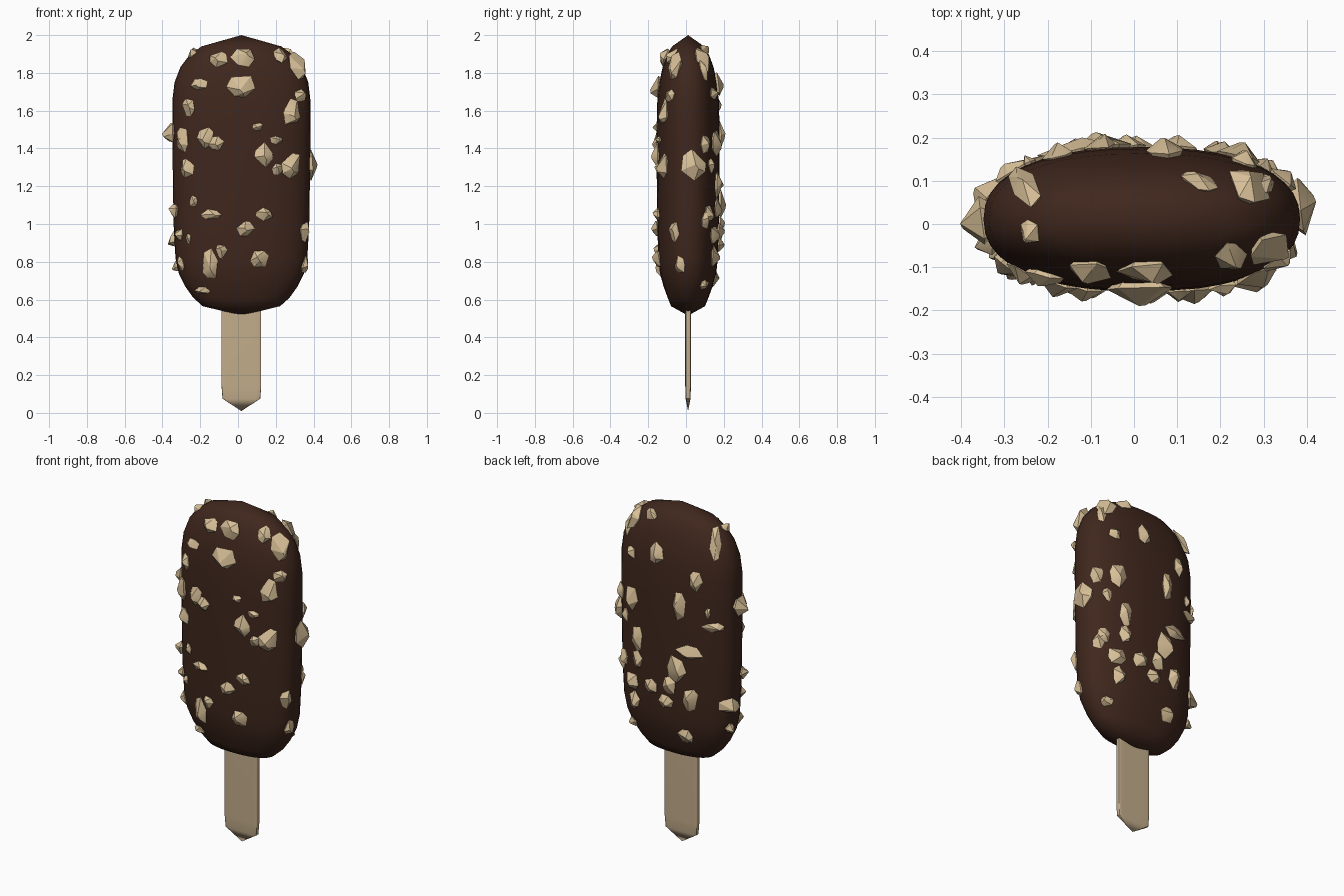
import bpy, bmesh, math, random
from mathutils import Vector, Matrix
from mathutils.bvhtree import BVHTree

if "Cube" in bpy.data.objects:
    bpy.data.objects.remove(bpy.data.objects["Cube"])

random.seed(4)
CX, CY = 0.018, 0.011


def material(name, rgb):
    m = bpy.data.materials.new(name)
    m.diffuse_color = (*rgb, 1)
    m.use_nodes = True
    m.node_tree.nodes["Principled BSDF"].inputs["Base Color"].default_value = m.diffuse_color
    return m


def add_object(name, verts, faces, mat):
    me = bpy.data.meshes.new(name)
    me.from_pydata(verts, [], faces)
    me.materials.append(mat)
    ob = bpy.data.objects.new(name, me)
    bpy.context.collection.objects.link(ob)
    return ob


def loft(profile, power, n=40):
    """Stack superellipse rings (z, half width, half depth) between two pole points."""
    verts = [(CX, CY, profile[0][0])]
    for z, a, b in profile[1:-1]:
        for i in range(n):
            t = 2 * math.pi * i / n
            c, s = math.cos(t), math.sin(t)
            verts.append((CX + a * math.copysign(abs(c) ** (2 / power), c),
                          CY + b * math.copysign(abs(s) ** (2 / power), s), z))
    verts.append((CX, CY, profile[-1][0]))
    rings, last = len(profile) - 2, len(verts) - 1
    faces = [(0, 1 + (i + 1) % n, 1 + i) for i in range(n)]
    for r in range(rings - 1):
        o = 1 + r * n
        faces += [(o + i, o + (i + 1) % n, o + n + (i + 1) % n, o + n + i) for i in range(n)]
    o = 1 + (rings - 1) * n
    faces += [(o + i, o + (i + 1) % n, last) for i in range(n)]
    return verts, faces


def smooth(ob, angle):
    bpy.ops.object.select_all(action='DESELECT')
    ob.select_set(True)
    bpy.context.view_layer.objects.active = ob
    bpy.ops.object.shade_smooth_by_angle(angle=math.radians(angle))


choc = material("chocolate", (0.05, 0.02, 0.012))
wood = material("wood", (0.55, 0.42, 0.26))
nut = material("nut", (0.68, 0.52, 0.31))

# Chocolate body
body_profile = [(0.515, 0, 0), (0.565, 0.205, 0.09), (0.61, 0.255, 0.108), (0.67, 0.298, 0.13),
                (0.74, 0.332, 0.149), (0.82, 0.349, 0.158), (1.0, 0.359, 0.163), (1.25, 0.363, 0.166),
                (1.5, 0.366, 0.167), (1.65, 0.366, 0.163), (1.75, 0.354, 0.152), (1.83, 0.323, 0.135),
                (1.89, 0.278, 0.113), (1.94, 0.212, 0.085), (2.0, 0, 0)]
bv, bf = loft(body_profile, 2.3)
smooth(add_object("chocolate_body", bv, bf, choc), 60)
surface = BVHTree.FromPolygons([Vector(v) for v in bv], bf)

# Wooden stick with pointed end
sv, sf = loft([(0.01, 0, 0), (0.075, 0.1, 0.013), (0.14, 0.105, 0.015),
               (0.62, 0.105, 0.015), (0.63, 0, 0)], 9)
smooth(add_object("stick", sv, sf, wood), 40)

# Nut pieces: (x, z, width, height) on front and back, (y, z, width, height) on the sides
front = [(-.10, 1.87, .09, .1), (.03, 1.88, .13, .1), (.225, 1.89, .07, .09), (.31, 1.83, .1, .14),
         (-.24, 1.9, .06, .06), (-.2, 1.74, .09, .06), (.013, 1.73, .13, .13), (.33, 1.68, .07, .06),
         (.28, 1.59, .1, .12), (-.26, 1.62, .07, .09), (-.29, 1.455, .08, .13), (-.17, 1.46, .08, .1),
         (-.12, 1.43, .09, .07), (.1, 1.515, .06, .04), (.2, 1.445, .07, .04), (.14, 1.365, .09, .12),
         (.28, 1.31, .12, .13), (.21, 1.29, .06, .06), (-.27, 1.3, .08, .1)]
front += [(-.235, 1.12, .04, .06), (-.14, 1.05, .1, .05), (.14, 1.05, .08, .07), (.04, .975, .08, .08),
          (-.31, .945, .06, .06), (-.26, .925, .03, .05), (-.09, .86, .06, .07), (-.145, .78, .08, .15),
          (.11, .815, .09, .11), (-.3, .79, .05, .07), (-.19, .65, .08, .04)]
back = [(.267, 1.87, .1, .13), (.154, 1.92, .08, .06), (.254, 1.69, .07, .07), (.072, 1.74, .09, .12),
        (-.173, 1.64, .07, .12), (-.08, 1.47, .08, .15), (.24, 1.43, .11, .14), (-.24, 1.46, .03, .06),
        (-.27, 1.38, .12, .05), (.198, 1.21, .07, .14), (-.135, 1.22, .16, .07), (.31, 1.06, .07, .09)]
back += [(.198, 1.08, .07, .1), (-.067, 1.1, .12, .15), (.103, .96, .1, .09), (.24, .94, .1, .1),
         (-.016, .995, .08, .11), (.01, .89, .09, .08), (-.14, .94, .09, .12), (.23, .83, .08, .1),
         (-.098, .71, .1, .08), (.27, .68, .07, .05), (-.25, 1.85, .06, .18)]
right = [(.04, 1.31, .14, .14), (.09, 1.82, .05, .14), (.1, 1.02, .06, .09), (-.06, .96, .07, .1),
         (-.03, .78, .06, .09), (.1, 1.42, .07, .1), (.13, 1.31, .05, .08)]
left = [(.01, 1.49, .11, .11), (-.04, 1.07, .06, .07), (.07, .92, .12, .08), (.05, .78, .05, .06)]

bm = bmesh.new()


def add_nuts(spots, view, depth):
    """Drop each piece on the body along the view direction and turn it to the surface."""
    for u, z, w, h in spots:
        start = Vector((u, -view.y, z)) if view.y else Vector((-view.x, u, z))
        hit, normal, _, _ = surface.ray_cast(start, view)
        if hit is None:
            continue
        side = Vector((0, 0, 1)).cross(normal).normalized()
        up = normal.cross(side)
        rot = Matrix((side, up, normal)).transposed()
        d = depth * min(1.5, 0.45 + 6 * min(w, h))
        phase = random.uniform(0, 6.28)
        tip = Vector((random.uniform(-.2, .2) * w, random.uniform(-.2, .2) * h, d))
        pts = [tip, tip * 0.9 + Vector((.12 * w, -.16 * h, 0))]
        for i in range(6):
            t = phase + i * math.pi / 3 + random.uniform(-.3, .3)
            r = random.uniform(.46, .62)
            pts.append(Vector((r * w * math.cos(t), r * h * math.sin(t), random.uniform(0, .3) * d)))
            pts.append(Vector((.3 * w * math.cos(t), .3 * h * math.sin(t), -.025)))
        new = [bm.verts.new(hit + rot @ p) for p in pts]
        res = bmesh.ops.convex_hull(bm, input=new)
        junk = [g for g in res["geom_interior"] if isinstance(g, bmesh.types.BMVert)]
        bmesh.ops.delete(bm, geom=junk, context='VERTS')


add_nuts(front, Vector((0, 1, 0)), 0.036)
add_nuts(back, Vector((0, -1, 0)), 0.036)
add_nuts(right, Vector((-1, 0, 0)), 0.034)
add_nuts(left, Vector((1, 0, 0)), 0.05)
bmesh.ops.recalc_face_normals(bm, faces=bm.faces[:])
nuts = add_object("nut_pieces", [], [], nut)
bm.to_mesh(nuts.data)
bm.free()
smooth(nuts, 25)
